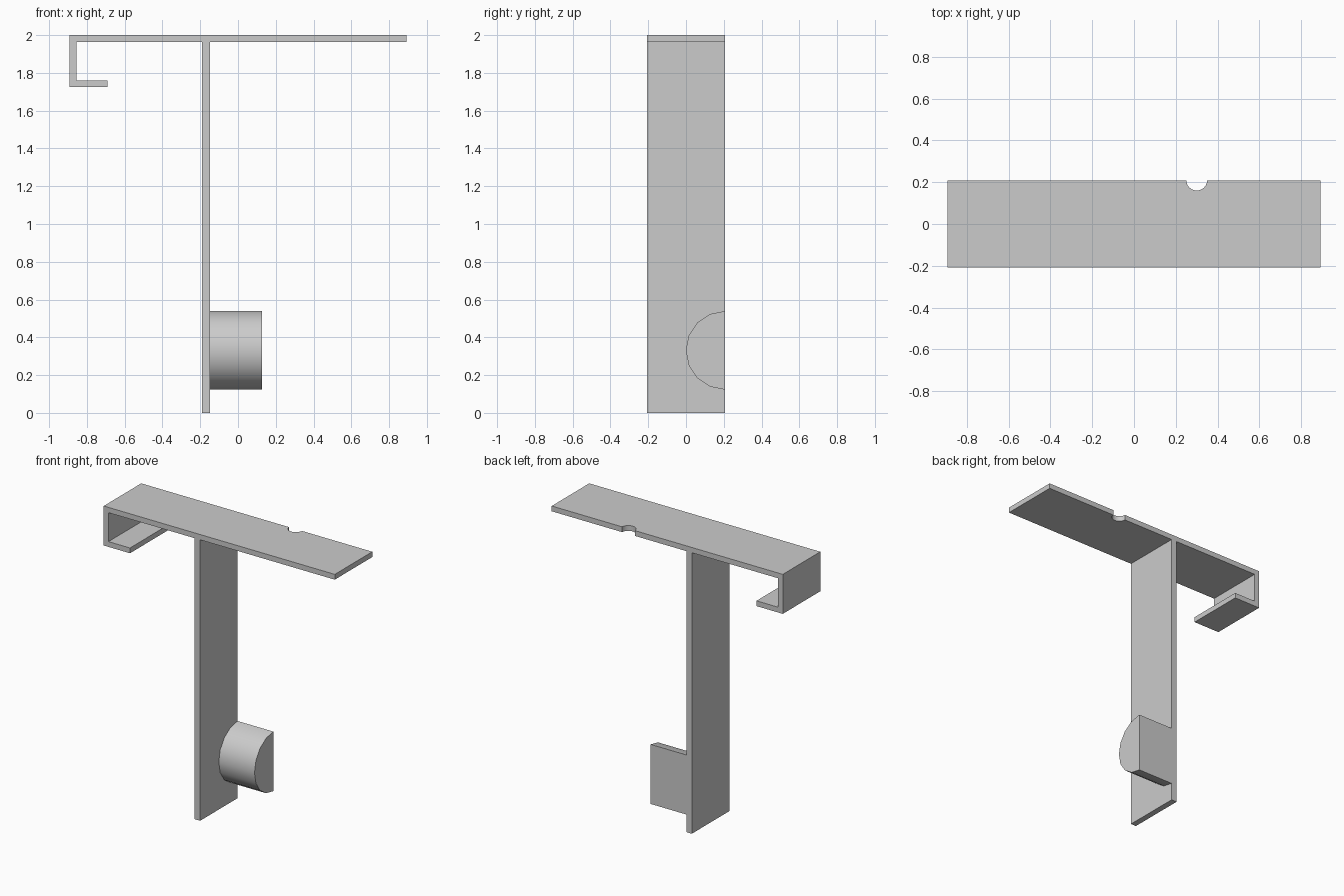
import bpy, bmesh, math
from mathutils import Vector

if "Cube" in bpy.data.objects:
    bpy.data.objects.remove(bpy.data.objects["Cube"], do_unlink=True)

# Single plain grey
grey = bpy.data.materials.new("plain grey")
grey.use_nodes = True
colour = (0.6, 0.6, 0.6, 1)
grey.diffuse_color = colour
grey.node_tree.nodes["Principled BSDF"].inputs["Base Color"].default_value = colour

HALF = 0.207      # half depth of the strip
END = 0.893       # half length of the top plate
T = 0.037         # sheet thickness


def extrude_profile(name, points, direction):
    """Closed 3D outline swept along a direction."""
    bm = bmesh.new()
    face = bm.faces.new([bm.verts.new(p) for p in points])
    grown = bmesh.ops.extrude_face_region(bm, geom=[face])["geom"]
    bmesh.ops.translate(bm, vec=Vector(direction),
                        verts=[g for g in grown if isinstance(g, bmesh.types.BMVert)])
    bmesh.ops.recalc_face_normals(bm, faces=bm.faces)
    mesh = bpy.data.meshes.new(name)
    bm.to_mesh(mesh)
    bm.free()
    mesh.materials.append(grey)
    obj = bpy.data.objects.new(name, mesh)
    bpy.context.collection.objects.link(obj)
    return obj


def activate(obj):
    bpy.ops.object.select_all(action='DESELECT')
    obj.select_set(True)
    bpy.context.view_layer.objects.active = obj


def smooth(obj):
    activate(obj)
    bpy.ops.object.shade_smooth_by_angle(angle=math.radians(35))


# Bracket: top plate, hooked end and upright in one outline
STEM_L, STEM_R = -0.19, -0.148
LIP_Z, LIP_X = 1.724, -0.69
outline = [
    (-END, 2), (-END, LIP_Z), (LIP_X, LIP_Z), (LIP_X, LIP_Z + T),
    (-END + T, LIP_Z + T), (-END + T, 2 - T), (STEM_L, 2 - T),
    (STEM_L, 0), (STEM_R, 0), (STEM_R, 2 - T), (END, 2 - T), (END, 2),
]
bracket = extrude_profile("bracket", [(x, -HALF, z) for x, z in outline], (0, 2 * HALF, 0))

# Round notch in the back edge of the top plate
bpy.ops.mesh.primitive_cylinder_add(vertices=24, radius=0.05, depth=0.2,
                                    location=(0.3, HALF + 0.003, 2))
cutter = bpy.context.object
cutter.name = "notch_cutter"
cutter.hide_render = True
cutter.data.materials.append(grey)
cut = bracket.modifiers.new("notch", 'BOOLEAN')
cut.operation = 'DIFFERENCE'
cut.solver = 'EXACT'
cut.object = cutter
activate(bracket)
bpy.ops.object.modifier_apply(modifier=cut.name)
bpy.data.objects.remove(cutter, do_unlink=True)
smooth(bracket)

# Half-round peg on the upright, flat side at the back
R, SIDES = 0.208, 8
arc = [(STEM_R, HALF - R * math.sin(math.pi * i / SIDES),
        0.331 + R * math.cos(math.pi * i / SIDES)) for i in range(SIDES + 1)]
peg = extrude_profile("half_round_peg", arc, (0.276, 0, 0))
smooth(peg)
